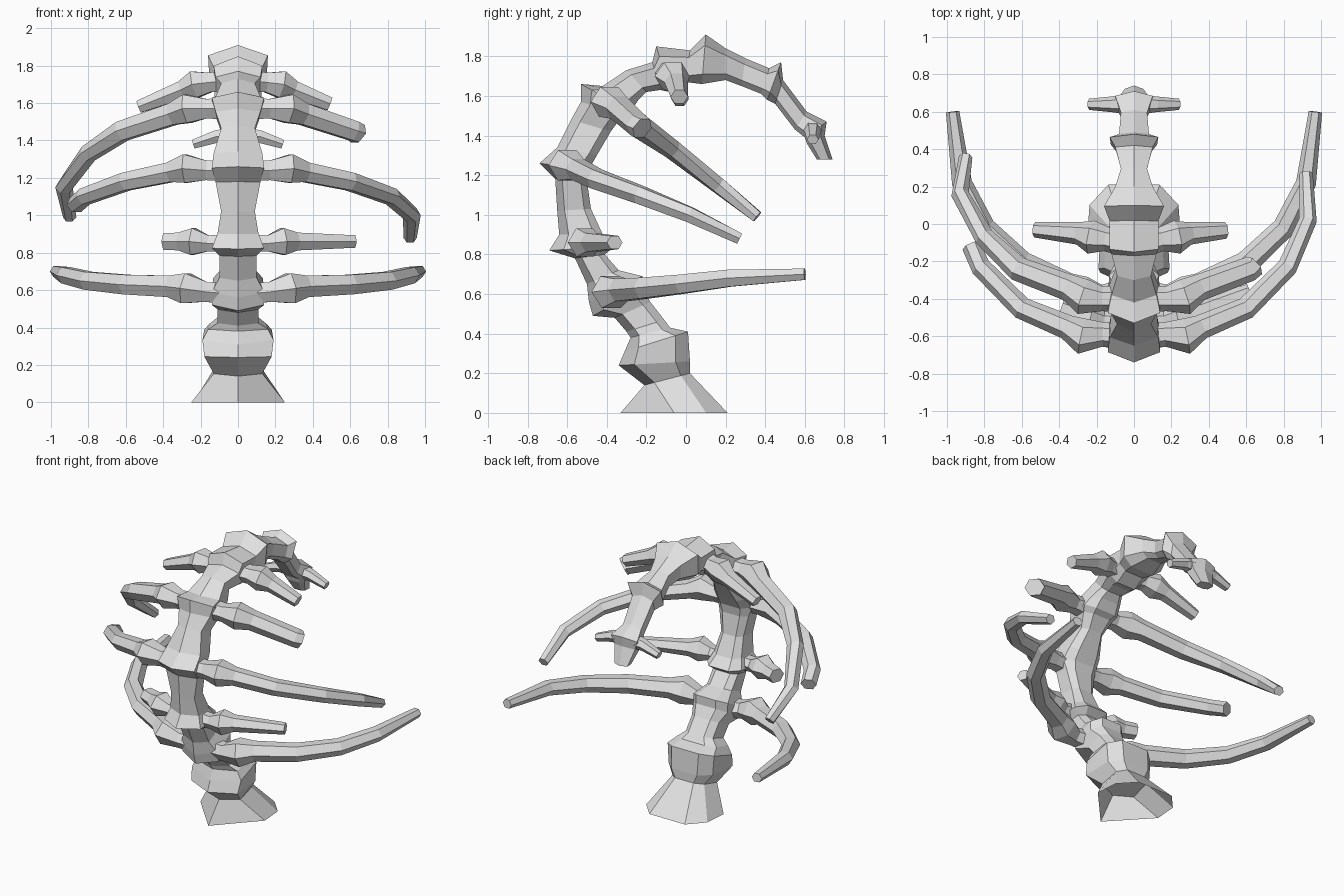
import bpy
import bmesh
import math
from mathutils import Vector

default_cube = bpy.data.objects.get("Cube")
if default_cube:
    bpy.data.objects.remove(default_cube, do_unlink=True)

bone = bpy.data.materials.new("pale_grey_bone")
bone.use_nodes = True
bone_colour = (0.75, 0.75, 0.75, 1)
bone.diffuse_color = bone_colour
bone.node_tree.nodes["Principled BSDF"].inputs["Base Color"].default_value = bone_colour


def loft(name, rings, capped=True):
    """Skin a row of equal-sided rings and optionally cap both ends."""
    bm = bmesh.new()
    rows = [[bm.verts.new(point) for point in ring] for ring in rings]
    count = len(rows[0])
    for lower, upper in zip(rows, rows[1:]):
        for i in range(count):
            j = (i + 1) % count
            bm.faces.new((lower[i], lower[j], upper[j], upper[i]))
    if capped:
        bm.faces.new(rows[0])
        bm.faces.new(rows[-1])
    bmesh.ops.recalc_face_normals(bm, faces=bm.faces)
    mesh = bpy.data.meshes.new(name)
    bm.to_mesh(mesh)
    bm.free()
    mesh.materials.append(bone)
    obj = bpy.data.objects.new(name, mesh)
    bpy.context.collection.objects.link(obj)
    return obj


def vertebra_ring(outer_y, outer_z, inner_y, inner_z, width, shoulder=.22):
    """Keeled cross-section between an outer ridge and a flat inner side."""
    outer = Vector((0, outer_y, outer_z))
    inner = Vector((0, inner_y, inner_z))
    half = [(1, shoulder), (.95, .8), (.55, 1)]
    section = [(0, 0)] + half + [(-side, depth) for side, depth in reversed(half)]
    return [outer.lerp(inner, depth) + Vector((side * width, 0, 0))
            for side, depth in section]


def spine_part(name, rows, capped=True):
    return loft(name, [vertebra_ring(*row) for row in rows], capped)


def cut_path(path, limit):
    """Break a rib off where it first passes a sideways distance."""
    kept = [path[0]]
    for a, b in zip(path, path[1:]):
        if b[0] > limit:
            t = (limit - a[0]) / (b[0] - a[0])
            kept.append(tuple(p + (q - p) * t for p, q in zip(a, b)))
            break
        kept.append(b)
    return kept


def rib(name, path, side):
    """Six-sided tapering tube; each path entry is x, y, z, radius."""
    points = [Vector((side * p[0], p[1], p[2])) for p in path]
    rings = []
    for i, centre in enumerate(points):
        ahead = points[min(i + 1, len(points) - 1)]
        behind = points[max(i - 1, 0)]
        tangent = (ahead - behind).normalized()
        across = tangent.cross(Vector((0, 0, 1))).normalized()
        up = across.cross(tangent)
        radius = path[i][3]
        ring = []
        for k in range(6):
            angle = math.tau * k / 6
            ring.append(centre + across * math.cos(angle) * radius * 1.2
                        + up * math.sin(angle) * radius * 1.1)
        rings.append(ring)
    return loft(name, rings)


def rib_pair(name, path, left_limit=None, right_limit=None):
    for label, side, limit in (("left", 1, left_limit), ("right", -1, right_limit)):
        rib(f"{label}_{name}", cut_path(path, limit) if limit else path, side)


# Flared hollow foot, open underneath
spine_part("foot", [
    (-.33, 0, .21, 0, .25, .5),
    (-.21, .14, .02, .2, .13),
], capped=False)

# Lower vertebrae
spine_part("lower_spine", [
    (-.21, .14, .02, .2, .13),
    (-.34, .24, .02, .26, .18),
    (-.31, .31, .01, .41, .19),
    (-.28, .38, -.08, .43, .16),
    (-.3, .41, -.11, .47, .11),
    (-.36, .48, -.18, .56, .11),
    (-.47, .49, -.22, .63, .14),
    (-.49, .56, -.22, .69, .14),
    (-.5, .65, -.34, .72, .1),
    (-.56, .78, -.41, .8, .1),
])

# Upright chest section
spine_part("middle_spine", [
    (-.56, .78, -.41, .8, .1),
    (-.69, .82, -.36, .84, .14),
    (-.64, .9, -.42, .9, .11),
    (-.65, 1.02, -.48, 1.03, .09),
    (-.66, 1.18, -.5, 1.17, .12),
    (-.74, 1.26, -.49, 1.23, .14),
    (-.65, 1.34, -.45, 1.3, .13),
    (-.58, 1.48, -.38, 1.42, .09),
    (-.53, 1.57, -.32, 1.5, .12),
    (-.53, 1.66, -.28, 1.52, .14),
    (-.42, 1.65, -.24, 1.58, .12),
    (-.3, 1.73, -.2, 1.62, .09),
])

# Arched neck drooping to a tip
spine_part("upper_spine", [
    (-.3, 1.73, -.2, 1.62, .09),
    (-.17, 1.77, -.13, 1.63, .12),
    (-.15, 1.85, -.08, 1.62, .13),
    (.02, 1.83, 0, 1.67, .13),
    (.1, 1.91, .08, 1.66, .16),
    (.2, 1.84, .2, 1.68, .1),
    (.3, 1.79, .28, 1.65, .07),
    (.42, 1.74, .38, 1.61, .1),
    (.48, 1.77, .41, 1.58, .13),
    (.49, 1.68, .45, 1.56, .08),
    (.61, 1.52, .55, 1.43, .07),
    (.71, 1.47, .6, 1.39, .1),
    (.7, 1.4, .61, 1.36, .08),
    (.74, 1.28, .66, 1.28, .05),
])

# Ribs, each with a knobbly joint beside the spine
rib_pair("lowest_rib", [
    (.05, -.37, .58, .06), (.17, -.39, .59, .055), (.28, -.38, .61, .085),
    (.36, -.33, .62, .06), (.6, -.21, .63, .055), (.8, -.02, .65, .05),
    (.92, .22, .68, .045), (.97, .6, .7, .03)])

rib_pair("short_rib", [
    (.05, -.52, .85, .05), (.16, -.52, .85, .045), (.24, -.51, .86, .075),
    (.31, -.48, .86, .05), (.62, -.36, .86, .035)], right_limit=.39)

rib_pair("chest_rib", [
    (.05, -.6, 1.24, .06), (.17, -.59, 1.24, .055), (.28, -.6, 1.25, .08),
    (.36, -.55, 1.23, .055), (.6, -.45, 1.18, .05), (.82, -.23, 1.1, .045),
    (.93, .02, 1, .04), (.92, .27, .88, .03)], right_limit=.87)

rib_pair("shoulder_rib", [
    (.05, -.4, 1.57, .06), (.17, -.4, 1.57, .055), (.27, -.39, 1.57, .08),
    (.35, -.34, 1.54, .06), (.62, -.24, 1.45, .055), (.8, -.07, 1.33, .045),
    (.93, .16, 1.15, .04), (.9, .36, .99, .03)], left_limit=.64)

rib_pair("neck_rib", [
    (.05, -.1, 1.72, .06), (.15, -.08, 1.71, .055), (.23, -.07, 1.7, .075),
    (.3, -.05, 1.67, .05), (.53, -.03, 1.58, .035)], left_limit=.49)

# Small crossbar near the drooping tip
rib_pair("tip_spur", [
    (.03, .64, 1.43, .045), (.12, .64, 1.42, .035), (.24, .64, 1.38, .025)])
